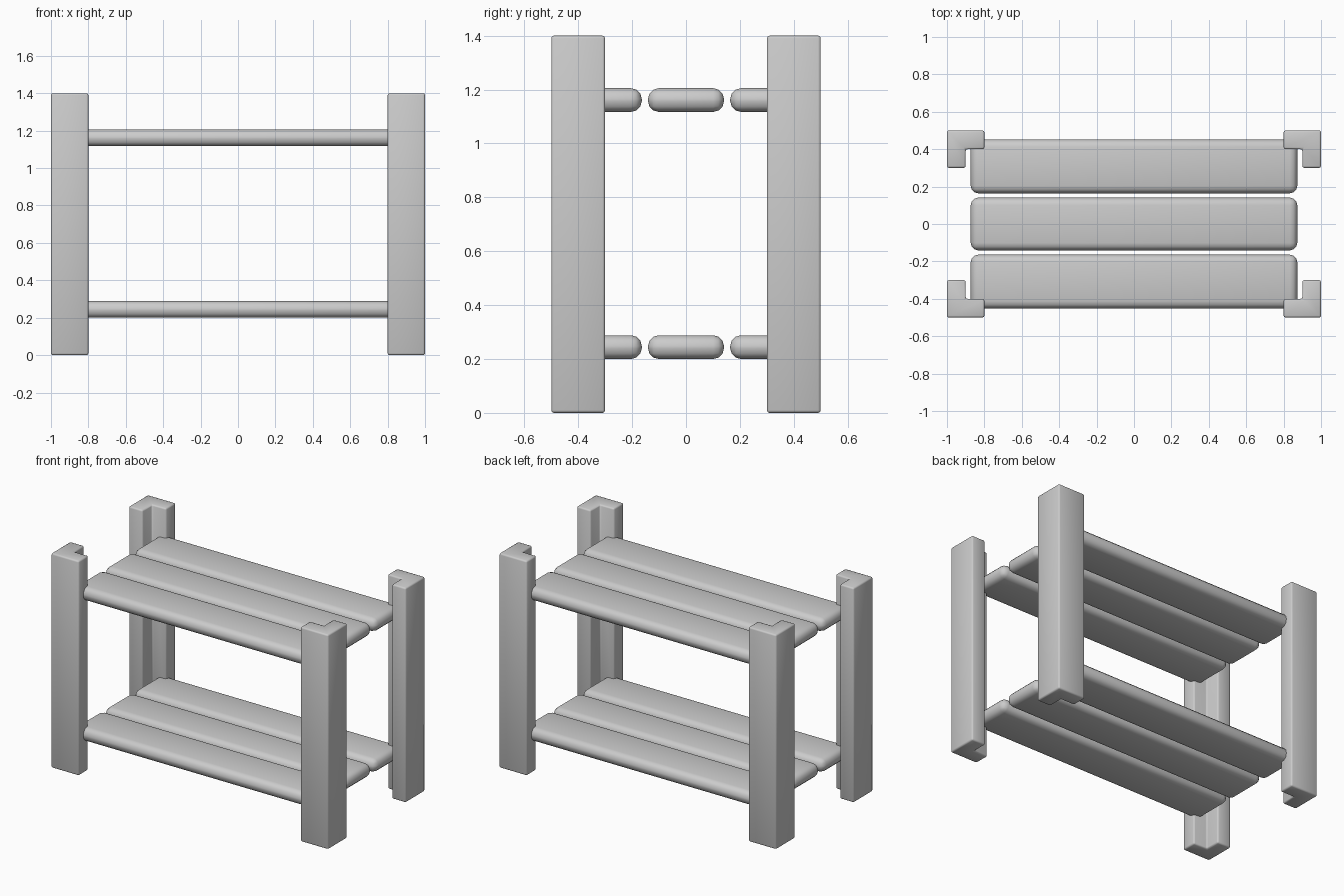
import bpy, bmesh

if "Cube" in bpy.data.objects:
    bpy.data.objects.remove(bpy.data.objects["Cube"])


def finish(name, bm, width, segments):
    """Turn a bmesh into a softly bevelled, smooth-shaded object."""
    bmesh.ops.recalc_face_normals(bm, faces=bm.faces)
    mesh = bpy.data.meshes.new(name)
    bm.to_mesh(mesh)
    bm.free()
    obj = bpy.data.objects.new(name, mesh)
    bpy.context.collection.objects.link(obj)
    bev = obj.modifiers.new("soft_edges", 'BEVEL')
    bev.width = width
    bev.segments = segments
    bev.limit_method = 'ANGLE'
    bpy.ops.object.select_all(action='DESELECT')
    obj.select_set(True)
    bpy.context.view_layer.objects.active = obj
    bpy.ops.object.modifier_apply(modifier=bev.name)
    bpy.ops.object.shade_smooth_by_angle(angle=0.9)
    return obj


def leg(name, sx, sy):
    """L-section post whose outer corner sits at (sx * 1, sy * 0.5)."""
    profile = [(1, .5), (.8, .5), (.8, .4), (.9, .4), (.9, .3), (1, .3)]
    bm = bmesh.new()
    face = bm.faces.new([bm.verts.new((sx * x, sy * y, 0)) for x, y in profile])
    top = bmesh.ops.extrude_face_region(bm, geom=[face])['geom']
    verts = [g for g in top if isinstance(g, bmesh.types.BMVert)]
    bmesh.ops.translate(bm, vec=(0, 0, 1.4), verts=verts)
    finish(name, bm, 0.01, 2)


def slat(name, y0, y1, z0, z1):
    """Rounded board running along x."""
    bm = bmesh.new()
    bmesh.ops.create_cube(bm, size=1)
    bmesh.ops.scale(bm, vec=(1.746, y1 - y0, z1 - z0), verts=bm.verts)
    bmesh.ops.translate(bm, vec=(0, (y0 + y1) / 2, (z0 + z1) / 2), verts=bm.verts)
    finish(name, bm, 0.04, 3)


# Four corner legs
for ys, yn in ((-1, "front"), (1, "back")):
    for xs, xn in ((-1, "left"), (1, "right")):
        leg(f"{yn}_{xn}_leg", xs, ys)

# Two shelves of three slats
for shelf, z in (("lower", 0.2), ("upper", 1.117)):
    for part, y0, y1 in (("front", -.452, -.164), ("middle", -.141, .141), ("back", .164, .452)):
        slat(f"{shelf}_{part}_slat", y0, y1, z, z + 0.088)
